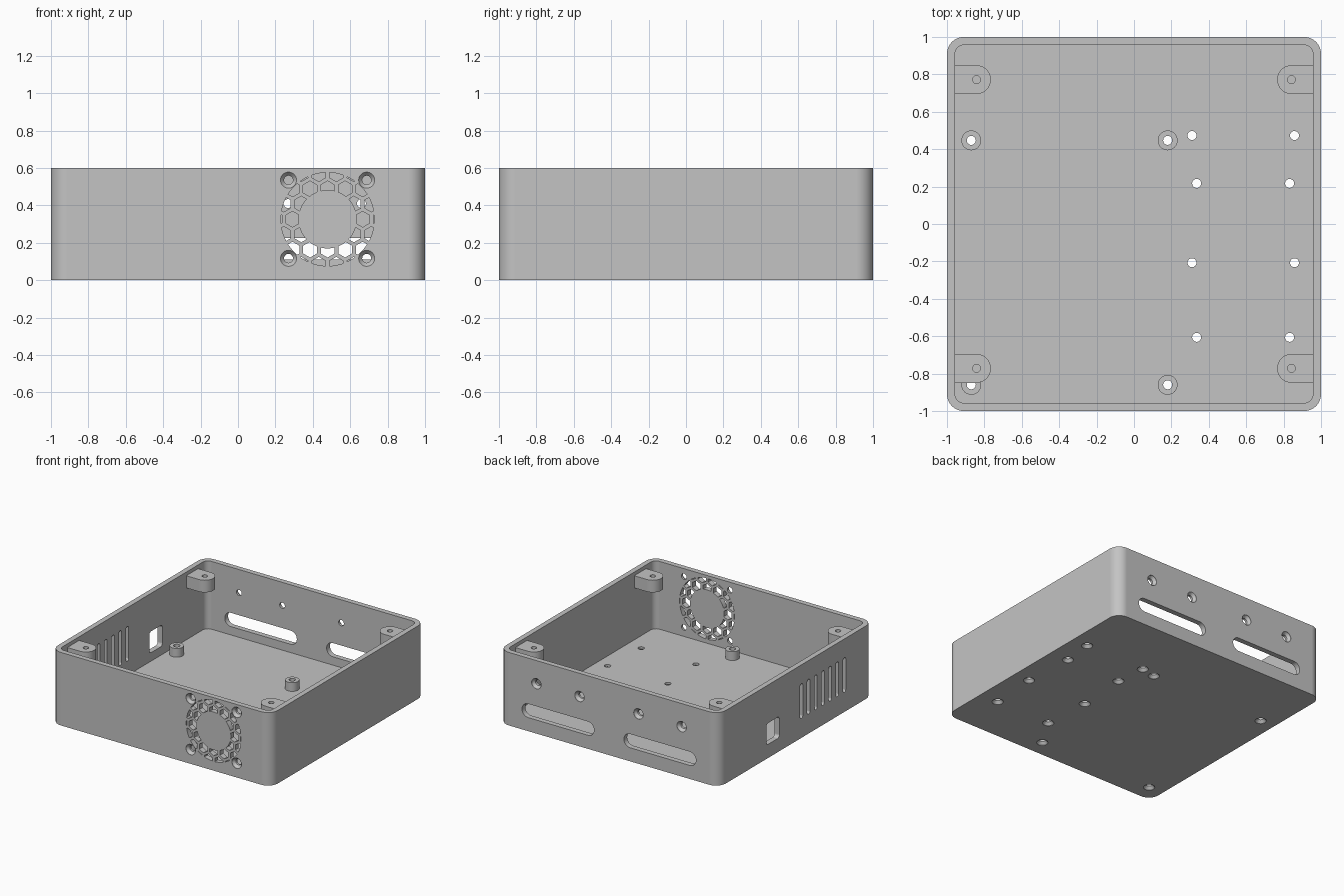
import bpy, bmesh
from math import sin, cos, pi, hypot
from mathutils import Matrix

if "Cube" in bpy.data.objects:
    bpy.data.objects.remove(bpy.data.objects["Cube"])

WALL, HEIGHT = 0.043, 0.6
HOLE, SINK = 0.024, 0.043

plastic = bpy.data.materials.new("grey plastic")
plastic.use_nodes = True
GREY = (0.55, 0.55, 0.55, 1)
plastic.diffuse_color = GREY
plastic.node_tree.nodes["Principled BSDF"].inputs["Base Color"].default_value = GREY

# Local frames: u, v lie in the surface and w points into the solid
UP = Matrix.Identity(4)
FRONT = Matrix(((1, 0, 0, 0), (0, 0, 1, -1), (0, 1, 0, 0), (0, 0, 0, 1)))
BACK = Matrix(((1, 0, 0, 0), (0, 0, -1, 1), (0, 1, 0, 0), (0, 0, 0, 1)))
RIGHT = Matrix(((0, 0, 1, -1), (1, 0, 0, 0), (0, 1, 0, 0), (0, 0, 0, 1)))


def circle(u, v, r, n=28, turn=0.0):
    return [(u + r * cos(2 * pi * i / n + turn), v + r * sin(2 * pi * i / n + turn))
            for i in range(n)]


def rounded(u, v, w, h, r, n=8):
    pts = []
    for k, (sx, sy) in enumerate(((1, 1), (-1, 1), (-1, -1), (1, -1))):
        for i in range(n + 1):
            a = (k + i / n) * pi / 2
            p = (u + sx * (w / 2 - r) + r * cos(a), v + sy * (h / 2 - r) + r * sin(a))
            if not pts or hypot(p[0] - pts[-1][0], p[1] - pts[-1][1]) > 1e-5:
                pts.append(p)
    if hypot(pts[0][0] - pts[-1][0], pts[0][1] - pts[-1][1]) < 1e-5:
        pts.pop()
    return pts


def loft(bm, layers, frame=UP):
    """Closed solid through outlines (points, level) of equal length."""
    rings = [[bm.verts.new(frame @ Matrix.Translation((u, v, w)).translation)
              for u, v in pts] for pts, w in layers]
    n = len(rings[0])
    for a, b in zip(rings, rings[1:]):
        for i in range(n):
            j = (i + 1) % n
            bm.faces.new((a[i], a[j], b[j], b[i]))
    bm.faces.new(rings[0][::-1])
    bm.faces.new(rings[-1])


def prism(bm, pts, low, high, frame=UP):
    loft(bm, [(pts, low), (pts, high)], frame)


def screw_hole(bm, u, v, frame, depth=0.08):
    loft(bm, [(circle(u, v, r), w) for r, w in
              ((SINK, -0.02), (SINK, 0.002), (HOLE, 0.024), (HOLE, depth))], frame)


def make(name, bm):
    bmesh.ops.recalc_face_normals(bm, faces=bm.faces[:])
    mesh = bpy.data.meshes.new(name)
    bm.to_mesh(mesh)
    bm.free()
    mesh.materials.append(plastic)
    obj = bpy.data.objects.new(name, mesh)
    bpy.context.scene.collection.objects.link(obj)
    return obj


def activate(obj):
    bpy.ops.object.select_all(action='DESELECT')
    obj.select_set(True)
    bpy.context.view_layer.objects.active = obj


def boolean(obj, tool, operation='DIFFERENCE'):
    activate(obj)
    mod = obj.modifiers.new("cut", 'BOOLEAN')
    mod.operation, mod.solver, mod.object = operation, 'EXACT', tool
    bpy.ops.object.modifier_apply(modifier=mod.name)


def finish(obj):
    activate(obj)
    bpy.ops.object.shade_smooth_by_angle(angle=pi / 6)
    mod = obj.modifiers.new("flat face normals", 'WEIGHTED_NORMAL')
    mod.keep_sharp = True


# Open tray
bm = bmesh.new()
prism(bm, rounded(0, 0, 2, 2, 0.09), 0, HEIGHT)
tray = make("tray", bm)

bm = bmesh.new()
inner = 2 - 2 * WALL
prism(bm, rounded(0, 0, inner, inner, 0.047), WALL, 1)
cavity = make("cavity_cutter", bm)
boolean(tray, cavity)

# Floor screw holes, standoff holes first
standoff_spots = [(x, y) for x in (-0.87, 0.18) for y in (0.447, -0.86)]
floor_spots = [(x, y) for xs, ys in (((0.31, 0.858), (0.473, -0.207)),
                                     ((0.335, 0.832), (0.217, -0.606)))
               for x in xs for y in ys]
bm = bmesh.new()
for x, y in standoff_spots + floor_spots:
    screw_hole(bm, x, y, UP, 0.2)
floor_cutter = make("floor_cutter", bm)
boolean(tray, floor_cutter)

# Wall openings
FAN_X, FAN_Z, FAN_BOLT = 0.479, 0.326, 0.209
bm = bmesh.new()
for s in (-1, 1):
    for t in (-1, 1):
        screw_hole(bm, FAN_X + s * FAN_BOLT, FAN_Z + t * FAN_BOLT, FRONT)
    for x in (0.268, 0.66):
        screw_hole(bm, s * x, 0.41, BACK)
    prism(bm, rounded(s * 0.463, 0.168, 0.655, 0.113, 0.056), -0.05, 0.08, BACK)
prism(bm, rounded(0.3, 0.2, 0.17, 0.175, 0.025), -0.05, 0.08, RIGHT)
for i in range(7):
    prism(bm, rounded(-0.07 - 0.093 * i, 0.303, 0.036, 0.285, 0.0175), -0.05, 0.08, RIGHT)
wall_cutter = make("wall_cutter", bm)
boolean(tray, wall_cutter)

# Honeycomb fan grille, limited to a ring around a solid hub
PITCH, FLAT, HUB, RIM = 0.0937, 0.073, 0.156, 0.25
bm = bmesh.new()
for row in range(-4, 5):
    for col in range(-4, 5):
        du, dv = PITCH * (col + row % 2 / 2), PITCH * row * sin(pi / 3)
        if HUB - 0.05 < hypot(du, dv) < RIM + 0.05:
            hexagon = circle(FAN_X + du, FAN_Z + dv, FLAT / 3 ** 0.5, 6, pi / 6)
            prism(bm, hexagon, -0.05, 0.08, FRONT)
grille = make("grille_cutter", bm)
bm = bmesh.new()
prism(bm, circle(FAN_X, FAN_Z, RIM, 64), -0.1, 0.12, FRONT)
rim = make("rim_cutter", bm)
bm = bmesh.new()
prism(bm, circle(FAN_X, FAN_Z, HUB, 64), -0.2, 0.2, FRONT)
hub = make("hub_cutter", bm)
boolean(grille, rim, 'INTERSECT')
boolean(grille, hub)
boolean(tray, grille)

# Board standoffs
bm = bmesh.new()
for x, y in standoff_spots:
    prism(bm, circle(x, y, 0.053, 32), WALL - 0.003, 0.115)
standoffs = make("standoffs", bm)
boolean(standoffs, floor_cutter)

# Lid screw tabs, rounded toward the inside and set into the side walls
TAB_X, TAB_Y, TAB_R = 0.842, 0.772, 0.077
bm = bmesh.new()
outline = [(TAB_X - TAB_R * sin(pi * i / 16), TAB_Y + TAB_R * cos(pi * i / 16))
           for i in range(17)]
outline += [(0.975, TAB_Y - TAB_R), (0.975, TAB_Y + TAB_R)]
prism(bm, outline, 0.47, 0.57)
tabs = make("lid_screw_tabs", bm)
bm = bmesh.new()
prism(bm, circle(TAB_X, TAB_Y, 0.021), 0.49, 0.7)
pilot = make("pilot_cutter", bm)
boolean(tabs, pilot)
activate(tabs)
mirror = tabs.modifiers.new("four corners", 'MIRROR')
mirror.use_axis = (True, True, False)
bpy.ops.object.modifier_apply(modifier=mirror.name)

for cutter in (cavity, floor_cutter, wall_cutter, grille, rim, hub, pilot):
    bpy.data.objects.remove(cutter)
for part in (tray, standoffs, tabs):
    finish(part)
